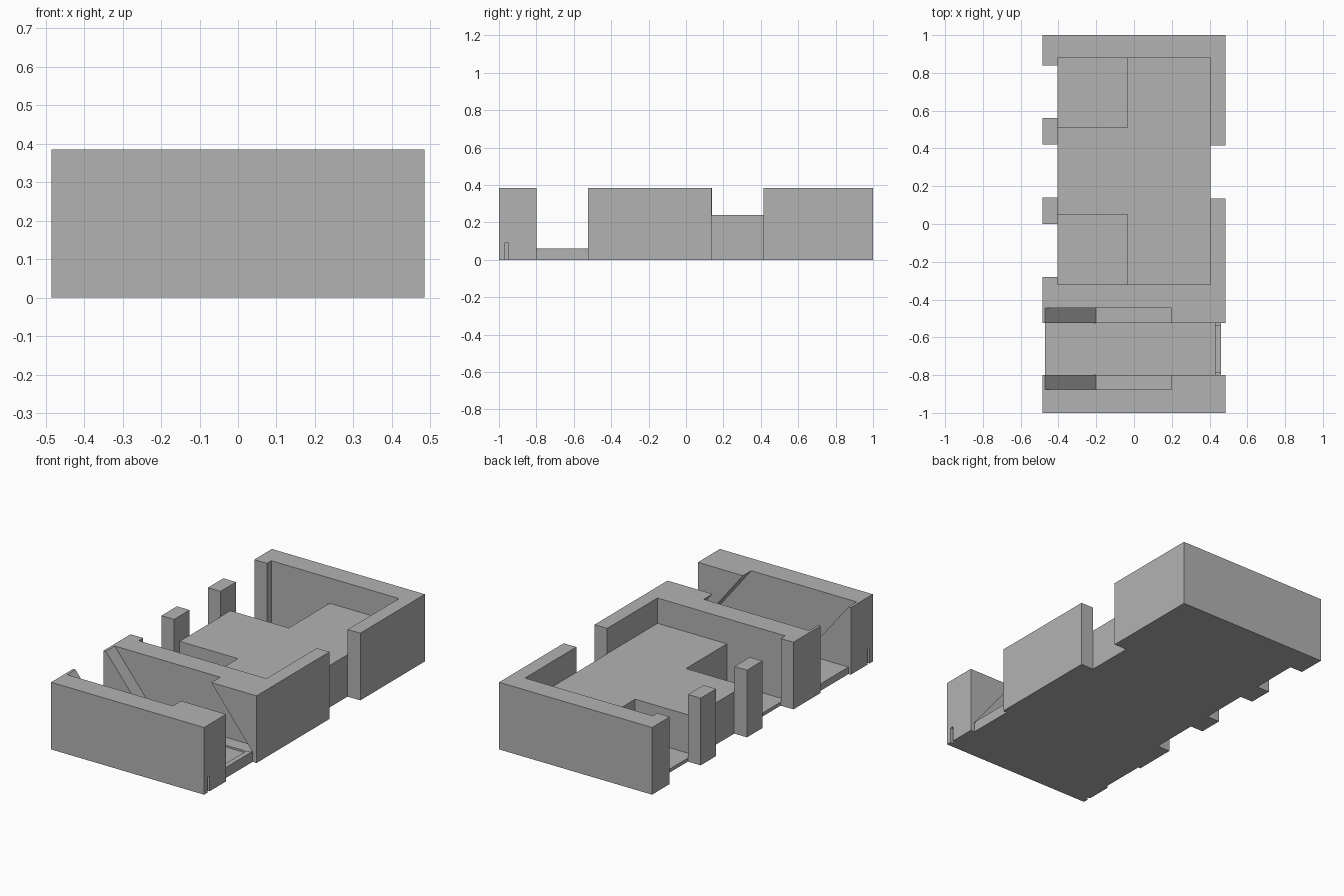
import bpy, bmesh

if "Cube" in bpy.data.objects:
    bpy.data.objects.remove(bpy.data.objects["Cube"])

H = 0.385          # block height
FLOOR = 0.02       # thin floor of the open wells
W = 0.485          # half width

grey = bpy.data.materials.new("plain_grey")
grey.diffuse_color = (0.45, 0.45, 0.45, 1)
grey.use_nodes = True
grey.node_tree.nodes["Principled BSDF"].inputs["Base Color"].default_value = grey.diffuse_color


def prism(name, profile, y0, y1):
    """Extrude an (x, z) outline along y."""
    bm = bmesh.new()
    face = bm.faces.new([bm.verts.new((x, y0, z)) for x, z in profile])
    ext = bmesh.ops.extrude_face_region(bm, geom=[face])["geom"]
    verts = [v for v in ext if isinstance(v, bmesh.types.BMVert)]
    bmesh.ops.translate(bm, verts=verts, vec=(0, y1 - y0, 0))
    bmesh.ops.recalc_face_normals(bm, faces=bm.faces)
    mesh = bpy.data.meshes.new(name)
    bm.to_mesh(mesh)
    bm.free()
    mesh.materials.append(grey)
    ob = bpy.data.objects.new(name, mesh)
    bpy.context.collection.objects.link(ob)
    return ob


def box(name, x0, x1, y0, y1, z0, z1):
    return prism(name, [(x0, z0), (x1, z0), (x1, z1), (x0, z1)], y0, y1)


def cut(target, cutter):
    """Subtract a cutter, then discard it."""
    cutter.hide_render = True
    mod = target.modifiers.new("cut", 'BOOLEAN')
    mod.operation, mod.solver, mod.object = 'DIFFERENCE', 'EXACT', cutter
    bpy.context.view_layer.objects.active = target
    bpy.ops.object.modifier_apply(modifier=mod.name)
    bpy.data.objects.remove(cutter)


body = box("housing", -W, W, -1, 1, 0, H)

# Main compartment above the raised platform
cut(body, box("main_cut", -0.405, 0.405, -0.32, 0.88, 0.24, 0.5))

# Two deep wells beside the platform
for y0, y1 in ((-0.32, 0.05), (0.51, 0.88)):
    cut(body, box("well_cut", -0.405, -0.035, y0, y1, FLOOR, 0.5))

# Full-height gaps between the wall posts
for y0 in (-0.28, 0.14, 0.56):
    cut(body, box("left_gap_cut", -0.6, -0.404, y0, y0 + 0.28, -0.1, 0.5))
cut(body, box("right_gap_cut", 0.404, 0.6, 0.135, 0.415, -0.1, 0.5))

# Channel across the front part, with a raised lip at its right end
channel = [(-0.6, -0.1), (-0.47, -0.1), (-0.47, 0.04), (0.43, 0.04), (0.43, 0.06),
           (0.46, 0.06), (0.46, -0.1), (0.6, -0.1), (0.6, 0.5), (-0.6, 0.5)]
cut(body, prism("channel_cut", channel, -0.8, -0.525))

# Slanted recesses in both channel walls
slope = 0.27 / (H - 0.05)
top = 0.5
shift = (top - H) * slope
slant = [(-0.2, 0.05), (0.465, 0.05), (0.2 - shift, top), (-0.47 - shift, top)]
for y0, y1 in ((-0.875, -0.79), (-0.535, -0.445)):
    cut(body, prism("slant_cut", slant, y0, y1))

# Small slots at the lower front corners
for s in (-1, 1):
    x0, x1 = sorted((s * 0.465, s * 0.6))
    cut(body, box("slot_cut", x0, x1, -0.97, -0.95, -0.1, 0.09))
